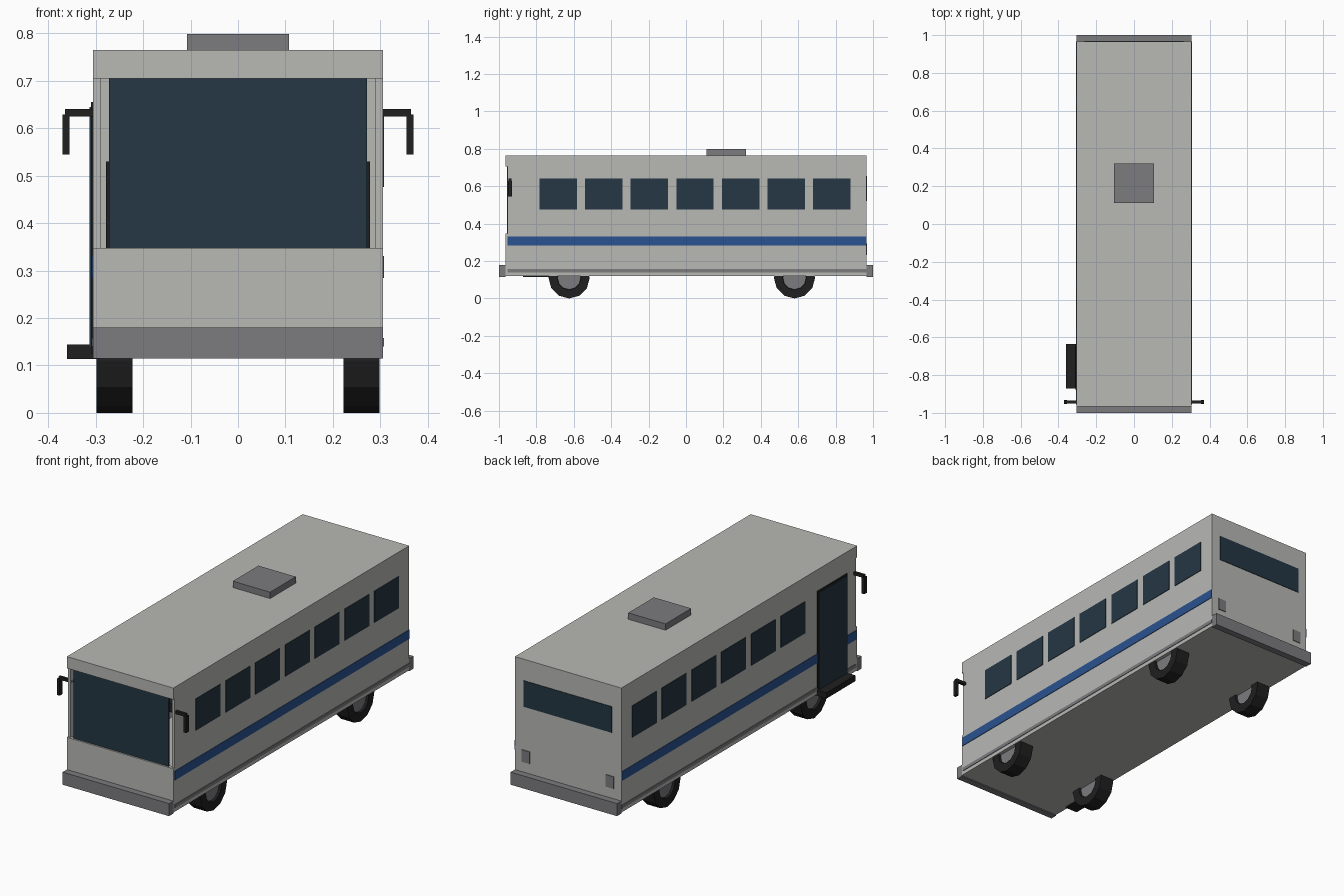
import bpy, bmesh, math
from mathutils import Matrix

if "Cube" in bpy.data.objects:
    bpy.data.objects.remove(bpy.data.objects["Cube"])


def material(name, r, g, b):
    m = bpy.data.materials.new(name)
    m.diffuse_color = (r, g, b, 1)
    m.use_nodes = True
    m.node_tree.nodes["Principled BSDF"].inputs["Base Color"].default_value = m.diffuse_color
    return m


PAINT = material("pale_grey_paint", 0.48, 0.48, 0.46)
TRIM = material("mid_grey_trim", 0.20, 0.20, 0.215)
GLASS = material("dark_blue_glass", 0.018, 0.038, 0.056)
BLUE = material("blue_stripe", 0.023, 0.085, 0.28)
BLACK = material("black_rubber", 0.014, 0.014, 0.014)


def finish(name, bm, *mats):
    me = bpy.data.meshes.new(name)
    bm.to_mesh(me)
    bm.free()
    for m in mats:
        me.materials.append(m)
    ob = bpy.data.objects.new(name, me)
    bpy.context.collection.objects.link(ob)
    return ob


def box(name, x, y, z, mat):
    """Box from (min, max) ranges on each axis."""
    bm = bmesh.new()
    size = [r[1] - r[0] for r in (x, y, z)]
    mid = [(r[1] + r[0]) / 2 for r in (x, y, z)]
    bmesh.ops.create_cube(bm, size=1, matrix=Matrix.Translation(mid) @ Matrix.Diagonal((*size, 1)))
    return finish(name, bm, mat)


def side_box(name, s, x, y, z, mat):
    """Box on the right (s=1) or left (s=-1) side."""
    return box(name, sorted((s * x[0], s * x[1])), y, z, mat)


W = 0.305   # half width
L = 0.965   # half length of the body

# Body shell
box("floor", (-W, W), (-0.955, L), (0.12, 0.135), PAINT)
box("roof", (-W, W), (-L, L), (0.705, 0.765), PAINT)
box("front_panel", (-W, W), (-L, -0.945), (0.12, 0.347), PAINT)
box("rear_wall", (-W, W), (0.95, L), (0.12, 0.71), PAINT)
for s, tag in ((1, "right"), (-1, "left")):
    side_box(tag + "_wall", s, (0.29, W), (-0.955, L), (0.12, 0.71), PAINT)

# Bumpers and roof hatch
box("front_bumper", (-W, W), (-1.0, -L), (0.115, 0.18), TRIM)
box("rear_bumper", (-W, W), (L, 1.0), (0.115, 0.18), TRIM)
box("roof_hatch", (-0.107, 0.107), (0.11, 0.32), (0.76, 0.798), TRIM)

# Front and rear glass
box("windscreen", (-0.272, 0.272), (-0.957, -0.947), (0.345, 0.707), GLASS)
box("rear_window", (-0.252, 0.252), (0.963, 0.968), (0.52, 0.655), GLASS)

# Side windows, stripes, mirrors and tail lamps
for s, tag in ((1, "right"), (-1, "left")):
    for i in range(7):
        if s < 0 and i == 0:
            continue  # the door takes this bay
        y = -0.783 + i * 0.2437
        side_box(f"{tag}_window_{i}", s, (0.30, 0.308), (y, y + 0.2), (0.476, 0.64), GLASS)
    side_box(tag + "_stripe", s, (0.30, 0.308), (-0.955, L), (0.284, 0.331), BLUE)
    side_box(tag + "_skirt_strip", s, (0.30, 0.308), (-0.955, L), (0.14, 0.158), TRIM)
    side_box(tag + "_mirror_arm", s, (0.29, 0.364), (-0.949, -0.934), (0.625, 0.64), BLACK)
    side_box(tag + "_mirror", s, (0.355, 0.37), (-0.952, -0.931), (0.544, 0.629), BLACK)
    side_box(tag + "_tail_lamp", s, (0.218, 0.264), (0.963, 0.969), (0.233, 0.295), TRIM)

# Door with black frame and entry step
box("door_frame", (-0.310, -0.30), (-0.88, -0.635), (0.125, 0.655), BLACK)
box("door_glass", (-0.313, -0.305), (-0.872, -0.645), (0.14, 0.645), GLASS)
box("entry_step", (-0.36, -0.29), (-0.872, -0.635), (0.114, 0.144), BLACK)

# Seat rows
for s, tag in ((1, "right"), (-1, "left")):
    for i in range(6):
        y = -0.5 + i * 0.2437
        side_box(f"{tag}_seat_{i}", s, (0.07, 0.278), (y - 0.12, y), (0.30, 0.345), BLACK)
        side_box(f"{tag}_seat_back_{i}", s, (0.07, 0.278), (y, y + 0.03), (0.30, 0.53), BLACK)


# Wheels: 12-sided tyre with a grey hub set into each end
def wheel(name, x, y):
    bm = bmesh.new()
    place = (Matrix.Translation((x, y, 0.11)) @ Matrix.Rotation(math.pi / 2, 4, 'Y'))
    bmesh.ops.create_cone(bm, cap_ends=True, segments=12, radius1=0.11, radius2=0.11,
                          depth=0.076, matrix=place)
    caps = [f for f in bm.faces if len(f.verts) == 12]
    bmesh.ops.inset_individual(bm, faces=caps, thickness=0.046, depth=0)
    bmesh.ops.inset_individual(bm, faces=caps, thickness=0.002, depth=-0.012)
    for f in caps:
        f.material_index = 1
    finish(name, bm, BLACK, TRIM)


for s, tag in ((1, "right"), (-1, "left")):
    wheel(f"front_{tag}_wheel", s * 0.26, -0.625)
    wheel(f"rear_{tag}_wheel", s * 0.26, 0.58)
